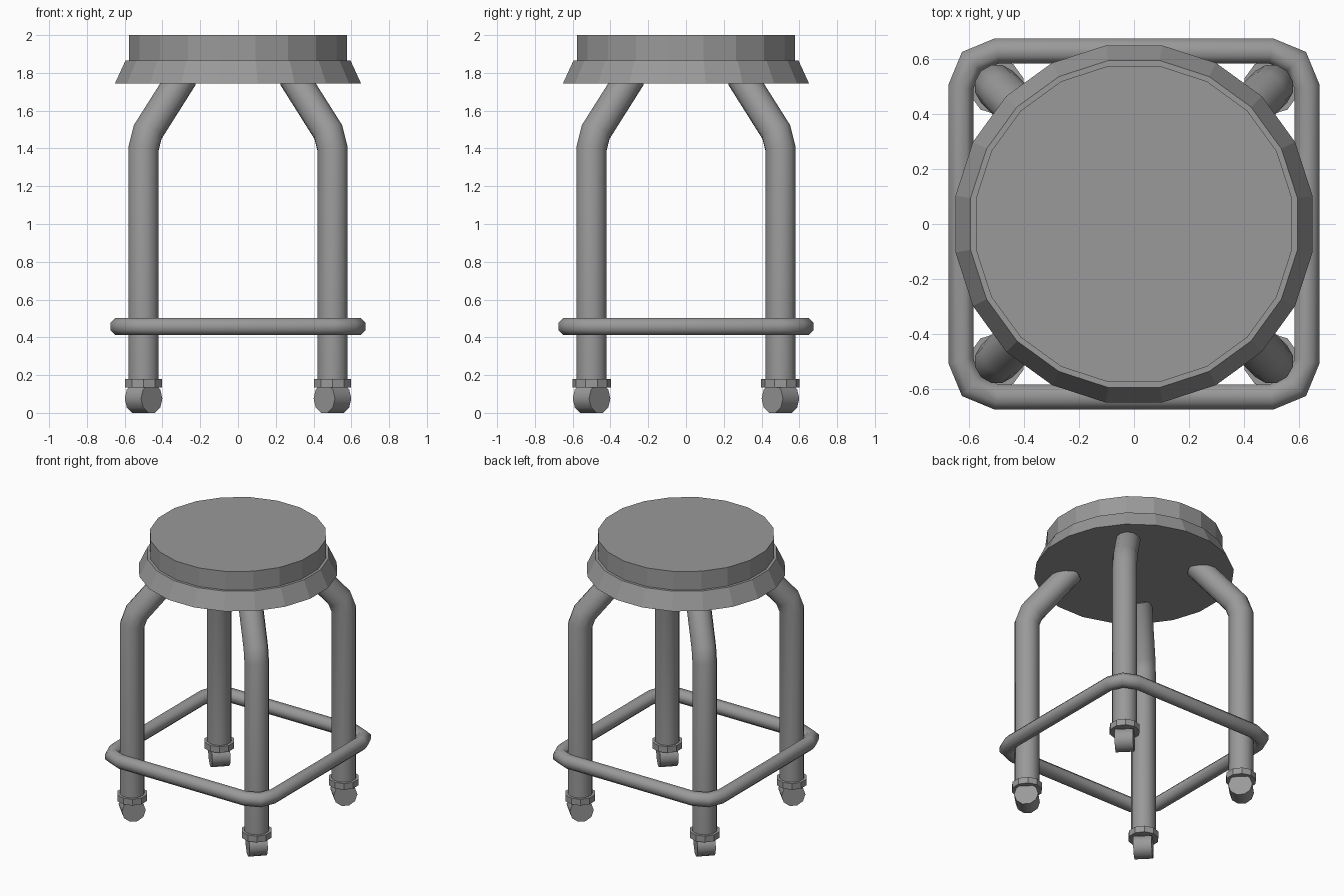
import bpy, bmesh, math
from mathutils import Vector, Matrix

if "Cube" in bpy.data.objects:
    bpy.data.objects.remove(bpy.data.objects["Cube"])

# One plain grey for the whole stool
GREY = (0.32, 0.32, 0.32, 1)
grey = bpy.data.materials.new("grey_metal")
grey.use_nodes = True
grey.diffuse_color = GREY
grey.node_tree.nodes["Principled BSDF"].inputs["Base Color"].default_value = GREY


def finish(bm, name, smooth=None):
    bmesh.ops.recalc_face_normals(bm, faces=bm.faces)
    mesh = bpy.data.meshes.new(name)
    bm.to_mesh(mesh)
    bm.free()
    mesh.materials.append(grey)
    ob = bpy.data.objects.new(name, mesh)
    bpy.context.collection.objects.link(ob)
    if smooth:
        bpy.ops.object.select_all(action="DESELECT")
        ob.select_set(True)
        bpy.context.view_layer.objects.active = ob
        bpy.ops.object.shade_smooth_by_angle(angle=math.radians(smooth))
    return ob


def skin(bm, rings, closed=False):
    for i in range(len(rings) - (not closed)):
        a, b = rings[i], rings[(i + 1) % len(rings)]
        for j in range(len(a)):
            k = (j + 1) % len(a)
            bm.faces.new((a[j], a[k], b[k], b[j]))
    if not closed:
        bm.faces.new(rings[0])
        bm.faces.new(rings[-1])


def lathe(name, profile, sides):
    """Faceted round part; radii are measured to the flats."""
    bm = bmesh.new()
    rings = []
    for r, z in profile:
        r /= math.cos(math.pi / sides)
        turns = [(j + 0.5) * math.tau / sides for j in range(sides)]
        rings.append([bm.verts.new((r * math.cos(t), r * math.sin(t), z)) for t in turns])
    skin(bm, rings)
    return finish(bm, name)


def tube(name, path, plane_normal, radius, sides, closed=False, turn=0.0):
    """Mitred pipe along a path that lies in one plane."""
    bm = bmesh.new()
    up, n, rings = Vector(plane_normal).normalized(), len(path), []
    for i, p in enumerate(path):
        before = path[i - 1] if closed or i > 0 else None
        after = path[(i + 1) % n] if closed or i < n - 1 else None
        d_out = (after - p).normalized() if after else (p - before).normalized()
        d_in = (p - before).normalized() if before else d_out
        tangent = (d_in + d_out).normalized()
        side = up.cross(tangent) / tangent.dot(d_in)
        ring = []
        for j in range(sides):
            t = (j + turn) * math.tau / sides
            ring.append(bm.verts.new(p + radius * (math.cos(t) * side + math.sin(t) * up)))
        rings.append(ring)
    skin(bm, rings, closed)
    return finish(bm, name, 50)


# Seat: flared skirt with a cushion standing on it
lathe("seat_skirt", [(0.651, 1.745), (0.596, 1.865)], 20)
lathe("seat_cushion", [(0.577, 1.80), (0.577, 2.0)], 20)

# Legs with collars and wheels, one set per corner
LEG_PATH = [(0.5, 0.14), (0.5, 1.4), (0.478, 1.487), (0.293, 1.78)]
for end, sy in (("front", -1), ("back", 1)):
    for hand, sx in (("left", 1), ("right", -1)):
        corner = f"{end}_{hand}"
        path = [Vector((sx * d, sy * d, z)) for d, z in LEG_PATH]
        tangential = Vector((-sy, sx, 0)).normalized()
        tube(f"{corner}_leg", path, tangential, 0.082, 12)

        collar = lathe(f"{corner}_collar", [(0.097, 0.135), (0.097, 0.18)], 10)
        collar.location = (sx * 0.5, sy * 0.5, 0)

        centre = Vector((sx * 0.5, sy * 0.5, 0.076))
        ends = [centre - tangential * 0.061, centre + tangential * 0.061]
        tube(f"{corner}_wheel", ends, (0, 0, 1), 0.08, 10)

# Foot ring: square loop with rounded corners around the legs
loop = []
for q in range(4):
    hub = Matrix.Rotation(q * math.pi / 2, 3, "Z") @ Vector((0.5, 0.5, 0.457))
    for step in range(3):
        a = q * math.pi / 2 + step * math.pi / 4
        loop.append(hub + 0.131 * Vector((math.cos(a), math.sin(a), 0)))
tube("foot_ring", loop, (0, 0, 1), 0.049, 8, closed=True, turn=0.5)
